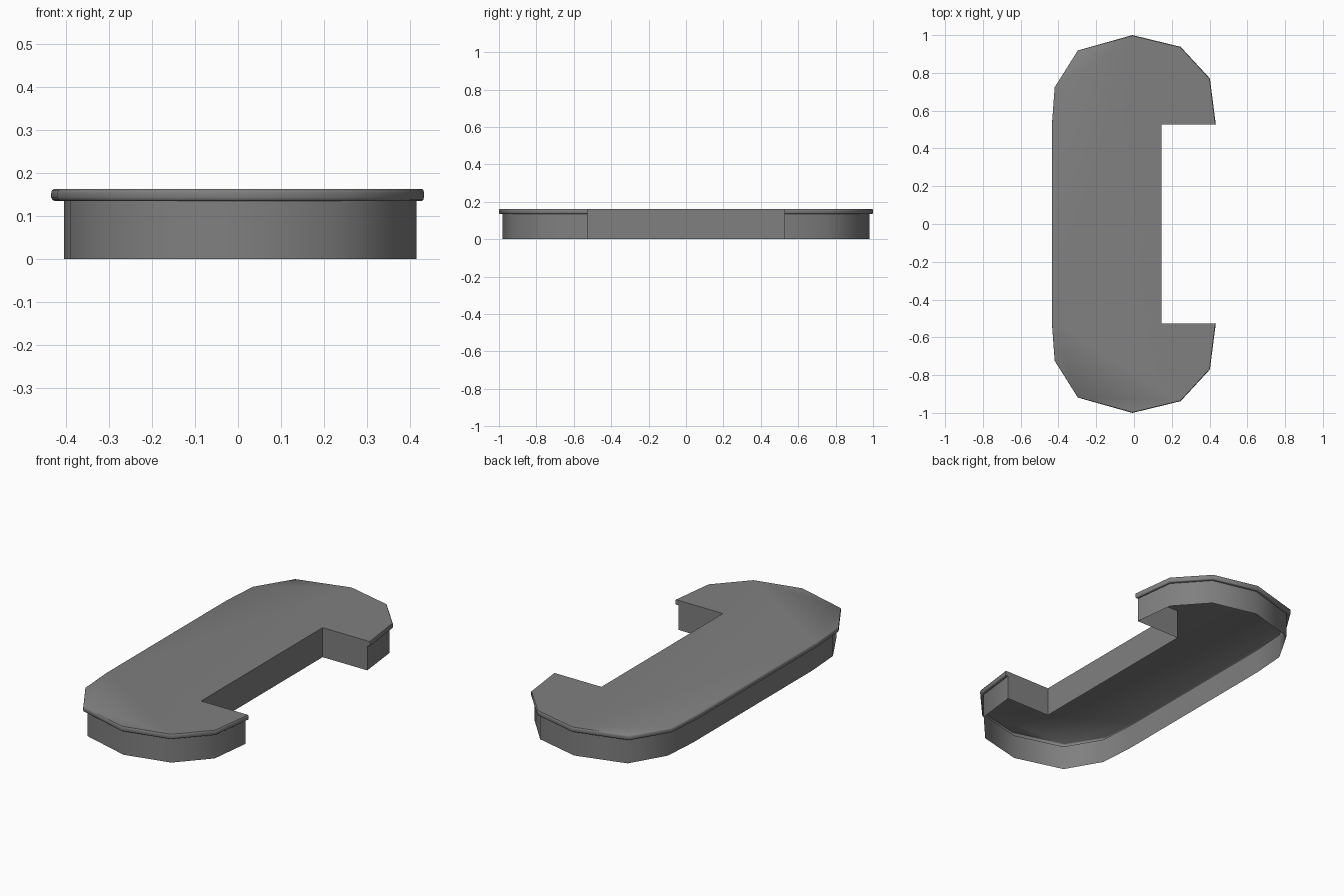
import bpy, bmesh, math

if "Cube" in bpy.data.objects:
    bpy.data.objects.remove(bpy.data.objects["Cube"])

# Half outlines (y > 0), from the notch tip round to the straight back side
TOP = [(0.433, 0.527), (0.402, 0.77), (0.247, 0.938), (-0.008, 1.0),
       (-0.297, 0.919), (-0.42, 0.724), (-0.435, 0.52)]
BASE = [(0.416, 0.527), (0.389, 0.757), (0.24, 0.922), (-0.008, 0.982),
        (-0.28, 0.905), (-0.391, 0.715), (-0.405, 0.52)]
NOTCH = (0.145, 0.527)

# Vertical section: (height, 0 = base outline / 1 = overhanging lip)
SECTION = [(0.0, 0.0), (0.135, 0.0), (0.135, 0.75), (0.137, 0.9),
           (0.143, 1.0), (0.153, 1.0), (0.159, 0.95), (0.162, 0.82)]


def outline(t):
    half = [NOTCH] + [(a + (c - a) * t, b + (d - b) * t)
                      for (a, b), (c, d) in zip(BASE, TOP)]
    return half + [(x, -y) for x, y in reversed(half)]


# C-shaped counter shell: loft the outline, cap the top, leave the bottom open
bm = bmesh.new()
rings = [[bm.verts.new((x, y, z)) for x, y in outline(t)] for z, t in SECTION]
n = len(rings[0])
for low, high in zip(rings, rings[1:]):
    for i in range(n):
        j = (i + 1) % n
        bm.faces.new((low[i], low[j], high[j], high[i]))
bm.faces.new(rings[-1])

# Merge the coincident notch corners under the lip
bmesh.ops.remove_doubles(bm, verts=bm.verts, dist=1e-5)
mesh = bpy.data.meshes.new("counter")
bm.to_mesh(mesh)
bm.free()
counter = bpy.data.objects.new("counter", mesh)
bpy.context.collection.objects.link(counter)

# Dark grey finish
finish = bpy.data.materials.new("dark_grey")
finish.diffuse_color = (0.215, 0.215, 0.215, 1)
finish.use_nodes = True
finish.node_tree.nodes["Principled BSDF"].inputs["Base Color"].default_value = finish.diffuse_color
mesh.materials.append(finish)

# Smooth the rounded ends, keep the notch crisp
bpy.context.view_layer.objects.active = counter
counter.select_set(True)
bpy.ops.object.shade_smooth_by_angle(angle=math.radians(46))
